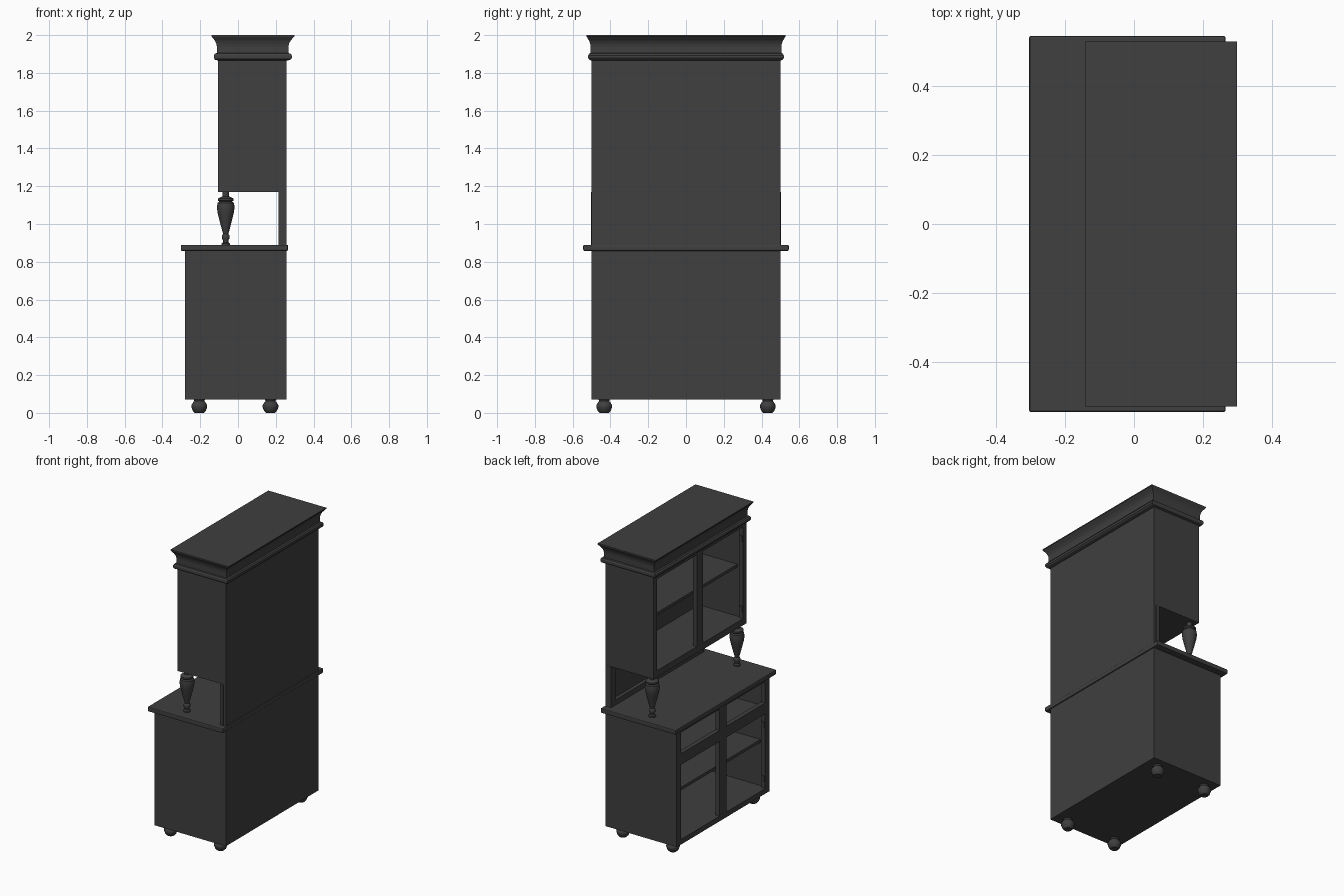
import bpy
import bmesh
import math

cube = bpy.data.objects.get("Cube")
if cube:
    bpy.data.objects.remove(cube, do_unlink=True)

# One dark painted wood colour
wood = bpy.data.materials.new("dark_wood")
wood.use_nodes = True
colour = (0.05, 0.05, 0.05, 1)
wood.diffuse_color = colour
bsdf = wood.node_tree.nodes["Principled BSDF"]
bsdf.inputs["Base Color"].default_value = colour
bsdf.inputs["Roughness"].default_value = 0.7


def finish(name, bm):
    bmesh.ops.recalc_face_normals(bm, faces=bm.faces)
    mesh = bpy.data.meshes.new(name)
    bm.to_mesh(mesh)
    bm.free()
    mesh.materials.append(wood)
    obj = bpy.data.objects.new(name, mesh)
    bpy.context.collection.objects.link(obj)
    return obj


def box(name, x, y, z, bevel=0):
    bm = bmesh.new()
    bmesh.ops.create_cube(bm, size=1)
    for v in bm.verts:
        for i, (lo, hi) in enumerate((x, y, z)):
            v.co[i] = hi if v.co[i] > 0 else lo
    obj = finish(name, bm)
    if bevel:
        mod = obj.modifiers.new("edge", "BEVEL")
        mod.width = bevel
        mod.segments = 2
    return obj


def loft(name, rings):
    """Join closed rings of points and cap both ends."""
    bm = bmesh.new()
    loops = [[bm.verts.new(p) for p in ring] for ring in rings]
    n = len(loops[0])
    for a, b in zip(loops, loops[1:]):
        for i in range(n):
            j = (i + 1) % n
            bm.faces.new((a[i], a[j], b[j], b[i]))
    bm.faces.new(loops[0][::-1])
    bm.faces.new(loops[-1])
    return finish(name, bm)


def turned(name, x, y, profile, sides=20):
    angles = [2 * math.pi * i / sides for i in range(sides)]
    obj = loft(name, [[(x + r * math.cos(a), y + r * math.sin(a), z)
                       for a in angles] for r, z in profile])
    bpy.context.view_layer.objects.active = obj
    obj.select_set(True)
    bpy.ops.object.shade_smooth_by_angle(angle=math.radians(40))
    obj.select_set(False)


def carcass(part, front, back, low, high, stile, mid, open_low, open_high, shelf):
    """Open-fronted case with a face frame and one shelf."""
    t, w = 0.025, 0.5
    f = front + 0.03
    box(part + "_back", (back - t, back), (-w, w), (low, high))
    box(part + "_floor", (f, back - t), (-w, w), (low, open_low))
    box(part + "_ceiling", (f, back - t), (-w, w), (high - t, high))
    for s, side in ((1, "left"), (-1, "right")):
        box(f"{part}_{side}_wall", (f, back - t), sorted((s * (w - t), s * w)), (low, high))
        box(f"{part}_{side}_stile", (front, f), sorted((s * (w - stile), s * w)), (low, high))
    inner = w - stile
    box(part + "_bottom_rail", (front, f), (-inner, inner), (low, open_low))
    box(part + "_top_rail", (front, f), (-inner, inner), (open_high, high))
    box(part + "_centre_stile", (front, f), (-mid / 2, mid / 2), (open_low, open_high))
    box(part + "_shelf", (f + 0.02, back - t), (t - w, w - t), (shelf - 0.02, shelf))


# Lower cabinet with drawer bays over cupboard bays
carcass("base", -0.28, 0.258, 0.07, 0.86, 0.045, 0.075, 0.105, 0.835, 0.42)
box("drawer_rail", (-0.28, -0.25), (-0.455, 0.455), (0.615, 0.69))
box("drawer_floor", (-0.25, 0.233), (-0.475, 0.475), (0.635, 0.655))
box("countertop", (-0.303, 0.265), (-0.544, 0.544), (0.858, 0.89), 0.006)

# Upper display cabinet
carcass("hutch", -0.106, 0.258, 1.17, 1.87, 0.037, 0.065, 1.215, 1.84, 1.57)

# Framed splashback between the cabinets
box("splash_panel", (0.24, 0.258), (-0.5, 0.5), (0.89, 1.17))
for s, side in ((1, "left"), (-1, "right")):
    box(f"splash_{side}_post", (0.215, 0.24), sorted((s * 0.455, s * 0.502)), (0.89, 1.17))
for name, z in (("lower", (0.89, 0.925)), ("upper", (1.135, 1.17))):
    box(f"splash_{name}_rail", (0.215, 0.24), (-0.455, 0.455), z)

# Crown moulding: bead, cove and flared cornice, as (outward offset, height)
crown = [(0, 1.865), (0.016, 1.87), (0.022, 1.878), (0.022, 1.893), (0.016, 1.902),
         (0.006, 1.905), (0.006, 1.94), (0.009, 1.955), (0.017, 1.972),
         (0.03, 1.988), (0.034, 1.993), (0.034, 2.0)]
rings = []
for o, z in crown:
    x0, x1, y = -0.106 - o, 0.26 + o * 1.12, 0.5 + o * 0.8
    rings.append([(x0, -y, z), (x1, -y, z), (x1, y, z), (x0, y, z)])
loft("crown_moulding", rings)

# Turned posts carrying the upper cabinet, and bun feet
post = [(0.022, 0.888), (0.022, 0.897), (0.014, 0.903), (0.015, 0.915), (0.021, 0.925),
        (0.021, 0.938), (0.014, 0.948), (0.019, 0.965), (0.032, 1.015), (0.043, 1.06),
        (0.047, 1.09), (0.043, 1.112), (0.034, 1.118), (0.041, 1.124), (0.041, 1.135),
        (0.03, 1.141), (0.017, 1.146), (0.017, 1.172)]
foot = [(0.024, 0), (0.034, 0.01), (0.042, 0.03), (0.042, 0.04), (0.032, 0.057),
        (0.026, 0.062), (0.03, 0.072)]
for s, side in ((1, "left"), (-1, "right")):
    turned(f"turned_post_{side}", -0.065, s * 0.457, post)
    for x, end in ((-0.205, "front"), (0.172, "rear")):
        turned(f"foot_{end}_{side}", x, s * 0.433, foot)

# Hinge leaves on the inner edges of the outer stiles
for part, x, y, heights in (("hutch", -0.106, 0.463, (1.28, 1.76)),
                            ("base", -0.28, 0.455, (0.17, 0.54))):
    for s in (1, -1):
        for z in heights:
            box(part + "_hinge", (x + 0.004, x + 0.024), sorted((s * (y - 0.006), s * y)),
                (z - 0.02, z + 0.02))
